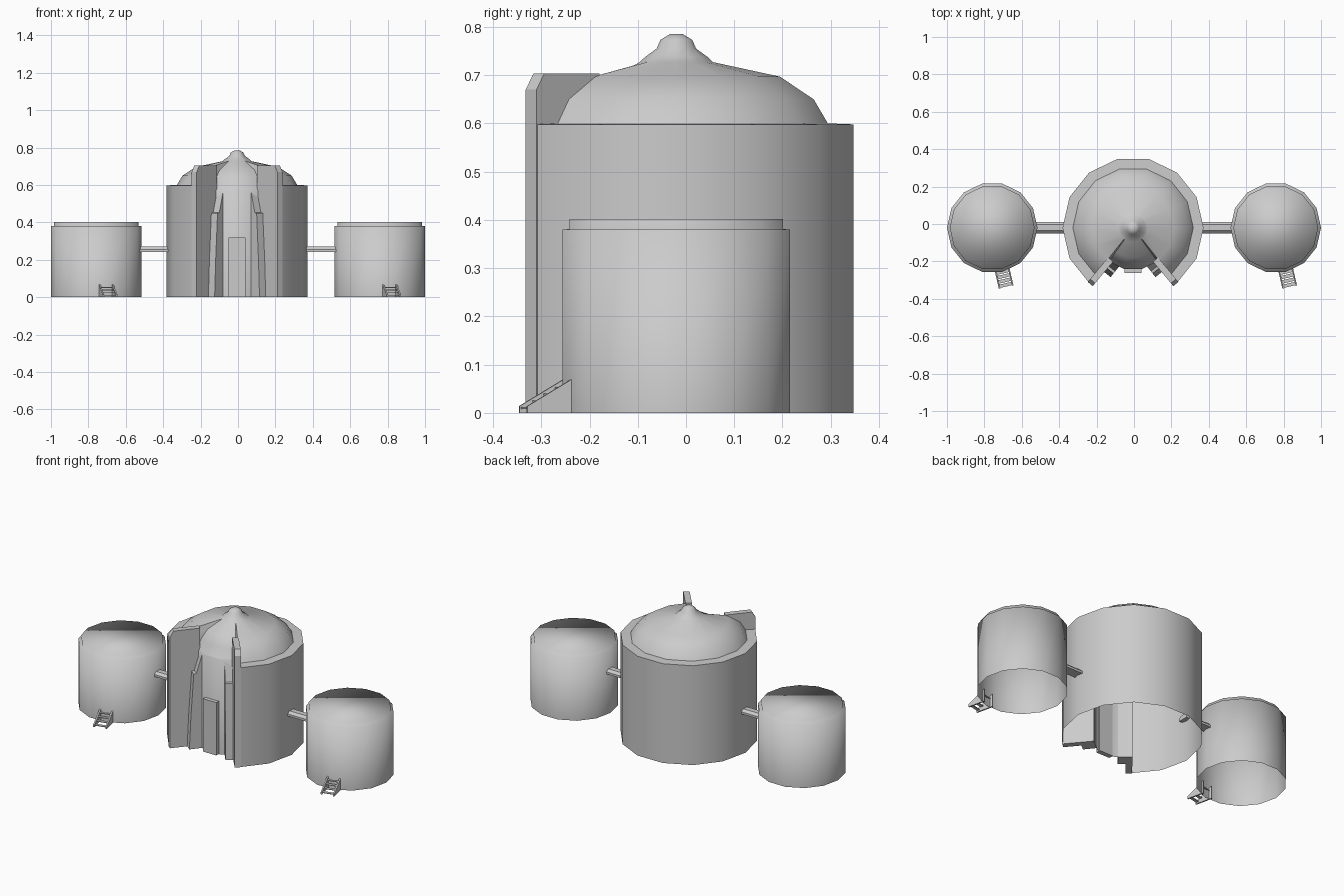
import bpy, bmesh, math
from mathutils import Vector, Matrix

old = bpy.data.objects.get("Cube")
if old:
    bpy.data.objects.remove(old)

CX, CY, SIDES = -0.005, -0.02, 14
CENTRE = Vector((CX, CY, 0))

grey = bpy.data.materials.new("plain_grey")
grey.use_nodes = True
grey.diffuse_color = (0.6, 0.6, 0.6, 1)
grey.node_tree.nodes["Principled BSDF"].inputs["Base Color"].default_value = (0.6, 0.6, 0.6, 1)


def finish(name, bm, matrix=Matrix(), angle=40):
    """Turn a bmesh into a shaded object; angle None smooths every edge."""
    bmesh.ops.transform(bm, matrix=matrix, verts=bm.verts)
    bmesh.ops.recalc_face_normals(bm, faces=bm.faces)
    mesh = bpy.data.meshes.new(name)
    bm.to_mesh(mesh)
    bm.free()
    mesh.materials.append(grey)
    ob = bpy.data.objects.new(name, mesh)
    bpy.context.collection.objects.link(ob)
    bpy.ops.object.select_all(action='DESELECT')
    ob.select_set(True)
    bpy.context.view_layer.objects.active = ob
    if angle is None:
        bpy.ops.object.shade_smooth()
    elif angle:
        bpy.ops.object.shade_smooth_by_angle(angle=math.radians(angle))
    return ob


def loft(rings):
    """Skin closed rings of points, open below and capped above."""
    bm = bmesh.new()
    loops = [[bm.verts.new(p) for p in ring] for ring in rings]
    for a, b in zip(loops, loops[1:]):
        for i in range(len(a)):
            j = (i + 1) % len(a)
            bm.faces.new((a[i], a[j], b[j], b[i]))
    bm.faces.new(loops[-1])
    return bm


def slab(points, offset, caps=True):
    """Extrude a flat outline along an offset, centred on the outline."""
    bm = bmesh.new()
    off = Vector(offset)
    a = [bm.verts.new(Vector(p) - off / 2) for p in points]
    b = [bm.verts.new(Vector(p) + off / 2) for p in points]
    for i in range(len(a)):
        j = (i + 1) % len(a)
        bm.faces.new((a[i], a[j], b[j], b[i]))
    if caps:
        bm.faces.new(a)
        bm.faces.new(b)
    return bm


def box(lo, hi):
    x0, y0, z0 = lo
    x1, y1, z1 = hi
    z = (z0 + z1) / 2
    return slab([(x0, y0, z), (x1, y0, z), (x1, y1, z), (x0, y1, z)], (0, 0, z1 - z0))


def mirrored(side):
    return Matrix.Translation(CENTRE) @ Matrix.Diagonal((side, 1, 1, 1))


# Main hall: round shell with a recessed entrance front and a stepped dome
step = math.tau / SIDES
outer = [Vector((math.sin(a), -math.cos(a))) for a in (step * (k + 1.5) for k in range(12))]
half = [(0.13, -0.18), (0.10, -0.195), (0.05, -0.22)]
notch = [Vector((-x, y)) for x, y in half] + [Vector((x, y)) for x, y in reversed(half)]


def hall_ring(r, z, scale=None, front_z=None):
    pts = [(v.x * r, v.y * r, z) for v in outer]
    for p in notch:
        q = p.normalized() * r if scale is None else p * scale
        pts.append((q.x, q.y, z if front_z is None else front_z))
    return pts


hall = loft([
    hall_ring(0.377, 0, 1, 0),
    hall_ring(0.377, 0.598, 1, 0.57),
    hall_ring(0.322, 0.6, 0.98, 0.575),
    hall_ring(0.292, 0.65, 0.88, 0.63),
    hall_ring(0.22, 0.697, 0.72, 0.68),
    hall_ring(0.078, 0.727),
    hall_ring(0.066, 0.738),
    hall_ring(0.042, 0.755),
    hall_ring(0.034, 0.773),
    hall_ring(0.014, 0.785),
])
finish("main_hall", hall, Matrix.Translation(CENTRE), 50)

# Entrance door
finish("door", box((CX - 0.045, -0.263, 0), (CX + 0.045, -0.235, 0.318)), angle=0)

# Entrance wings and the buttresses beside the door
for side, label in ((1, "left"), (-1, "right")):
    inner, tip = Vector((0.12, -0.17, 0)), Vector((0.229, -0.301, 0))
    along = tip - inner
    profile = [(0, 0), (1, 0), (1, 0.67), (0.88, 0.703), (0, 0.703)]
    pts = [inner + along * t + Vector((0, 0, z)) for t, z in profile]
    across = Vector((-along.y, along.x, 0)).normalized() * 0.035
    finish(label + "_entrance_wing", slab(pts, across), mirrored(side), 30)

    start, out = Vector((0.093, -0.19, 0)), Vector((0.62, -0.78, 0))
    profile = [(0, 0), (0.075, 0), (0.066, 0.2), (0.05, 0.45), (0.035, 0.452), (0, 0.57)]
    pts = [start + out * t + Vector((0, 0, z)) for t, z in profile]
    across = Vector((0.78, 0.62, 0)) * 0.05
    finish(label + "_buttress", slab(pts, across), mirrored(side), 30)

# Side pods, each with a stepped lid, a link to the hall and a stair
for side, label in ((1, "left"), (-1, "right")):
    pod_x = side * 0.758

    def circle(r, z):
        return [(r * math.sin(step * k + step / 2), -r * math.cos(step * k + step / 2), z)
                for k in range(SIDES)]

    pod = loft([circle(0.242, 0), circle(0.242, 0.38), circle(0.227, 0.381), circle(0.227, 0.402)])
    finish(label + "_pod", pod, Matrix.Translation((pod_x, CY, 0)), None)

    # Covered walkway
    section = [(-0.03, 0.243), (0.03, 0.243), (0.03, 0.256), (0.016, 0.27),
               (-0.016, 0.27), (-0.03, 0.256)]
    mid = side * 0.445
    pts = [(mid, CY + y, z) for y, z in section]
    finish(label + "_walkway", slab(pts, (0.18, 0, 0)), angle=0)

    # Stair: two sloping cheeks with treads between, turned to face the pod wall
    place = Matrix.Translation((pod_x + 0.052, -0.24, 0)) @ Matrix.Rotation(math.radians(13), 4, 'Z')
    for k, x in enumerate((-0.036, 0.036)):
        cheek = [(x, 0.005, 0), (x, -0.1, 0), (x, -0.1, 0.014), (x, 0.005, 0.076)]
        finish(f"{label}_stair_cheek_{k + 1}", slab(cheek, (0.008, 0, 0)), place, 0)
    for k in range(4):
        y, z = -0.088 + 0.024 * k, 0.012 + 0.014 * k
        finish(f"{label}_stair_tread_{k + 1}",
               box((-0.034, y - 0.009, z - 0.004), (0.034, y + 0.009, z)), place, 0)
